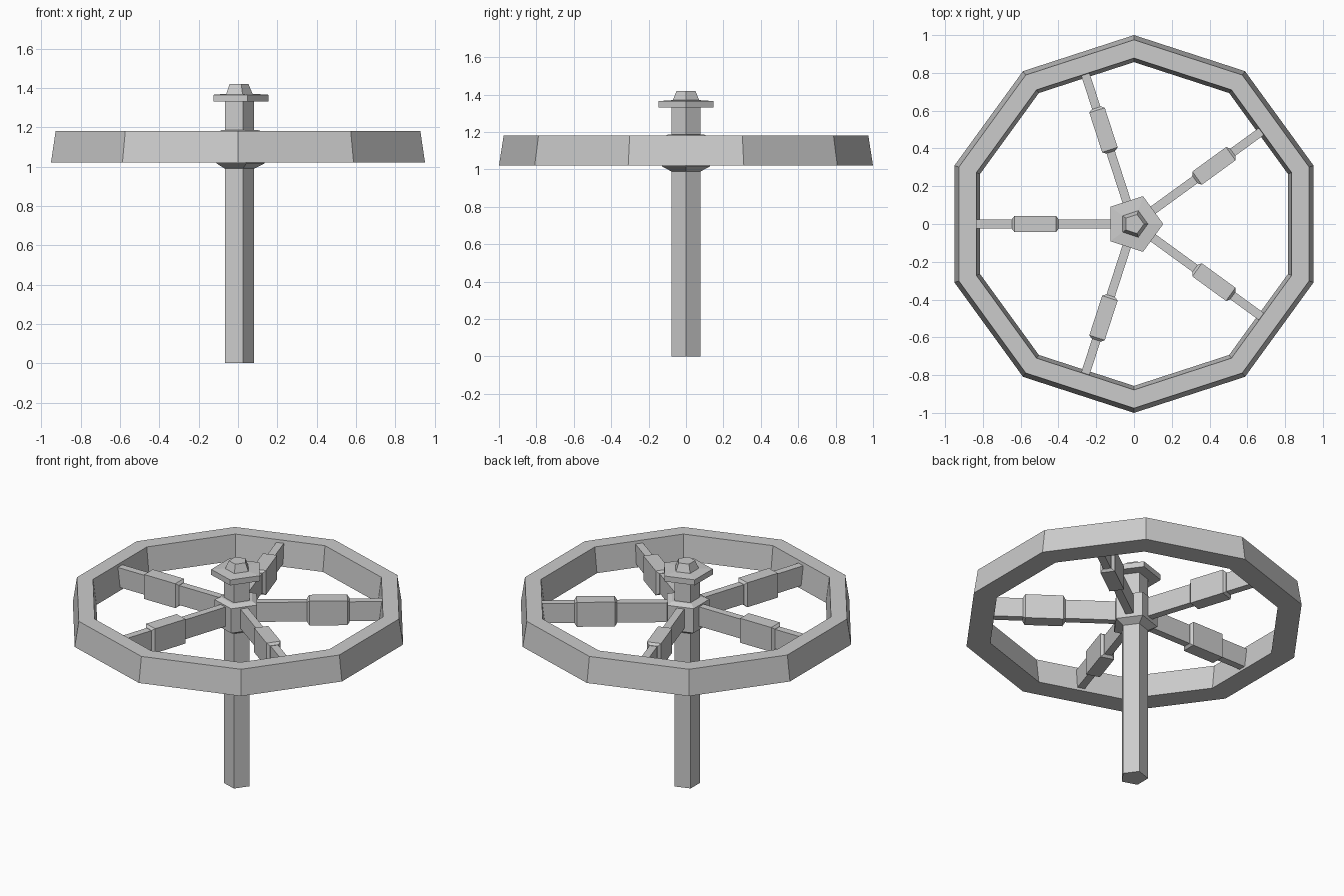
import bpy, bmesh
from math import radians, cos, sin
from mathutils import Matrix

if "Cube" in bpy.data.objects:
    bpy.data.objects.remove(bpy.data.objects["Cube"], do_unlink=True)

grey = bpy.data.materials.new("plain_grey")
grey.use_nodes = True
grey.diffuse_color = (0.6, 0.6, 0.6, 1)
grey.node_tree.nodes["Principled BSDF"].inputs["Base Color"].default_value = (0.6, 0.6, 0.6, 1)


def loft(name, rings, closed=False, matrix=Matrix()):
    """Skin a list of matching point rings; cap the ends unless closed on itself."""
    bm = bmesh.new()
    loops = [[bm.verts.new(p) for p in ring] for ring in rings]
    n = len(loops[0])
    pairs = list(zip(loops, loops[1:]))
    if closed:
        pairs.append((loops[-1], loops[0]))
    else:
        bm.faces.new(loops[0])
        bm.faces.new(loops[-1])
    for a, b in pairs:
        for i in range(n):
            j = (i + 1) % n
            bm.faces.new((a[i], a[j], b[j], b[i]))
    bmesh.ops.recalc_face_normals(bm, faces=bm.faces)
    mesh = bpy.data.meshes.new(name)
    bm.to_mesh(mesh)
    bm.free()
    mesh.materials.append(grey)
    obj = bpy.data.objects.new(name, mesh)
    bpy.context.collection.objects.link(obj)
    obj.matrix_world = matrix


def lathe(name, profile, sides, start=0, closed=False):
    """Turn a (radius, height) profile into a faceted solid."""
    angles = [radians(start + 360 * i / sides) for i in range(sides)]
    loft(name, [[(r * cos(a), r * sin(a), z) for a in angles] for r, z in profile], closed)


def bar(name, sections, angle):
    """Rectangular bar along a radius; sections are (distance, half width, half height)."""
    rings = [[(x, w, h), (x, -w, h), (x, -w, -h), (x, w, -h)] for x, w, h in sections]
    place = Matrix.Rotation(radians(angle), 4, 'Z') @ Matrix.Translation((0, 0, 1.1))
    loft(name, rings, matrix=place)


# Ten-sided rim, tapering slightly towards the top
lathe("rim", [(1.0, 1.02), (0.975, 1.18), (0.878, 1.18), (0.857, 1.02)], 10, 18, True)

# Five-sided stem, hub, washer and nut
lathe("stem", [(0.082, 0), (0.082, 1.34)], 5)
lathe("hub", [(0.08, 0.988), (0.135, 1.016), (0.135, 1.172), (0.1, 1.187)], 5)
lathe("washer", [(0.155, 1.33), (0.155, 1.365), (0.08, 1.37)], 5)
lathe("nut", [(0.076, 1.365), (0.053, 1.42)], 5)

# Five spokes with thicker grips
for k in range(5):
    angle = 36 + 72 * k
    bar(f"spoke_{k + 1}", [(0.05, 0.023, 0.062), (0.835, 0.023, 0.062)], angle)
    bar(f"grip_{k + 1}", [(0.4, 0.026, 0.064), (0.413, 0.043, 0.078),
                          (0.633, 0.043, 0.078), (0.646, 0.026, 0.064)], angle)
